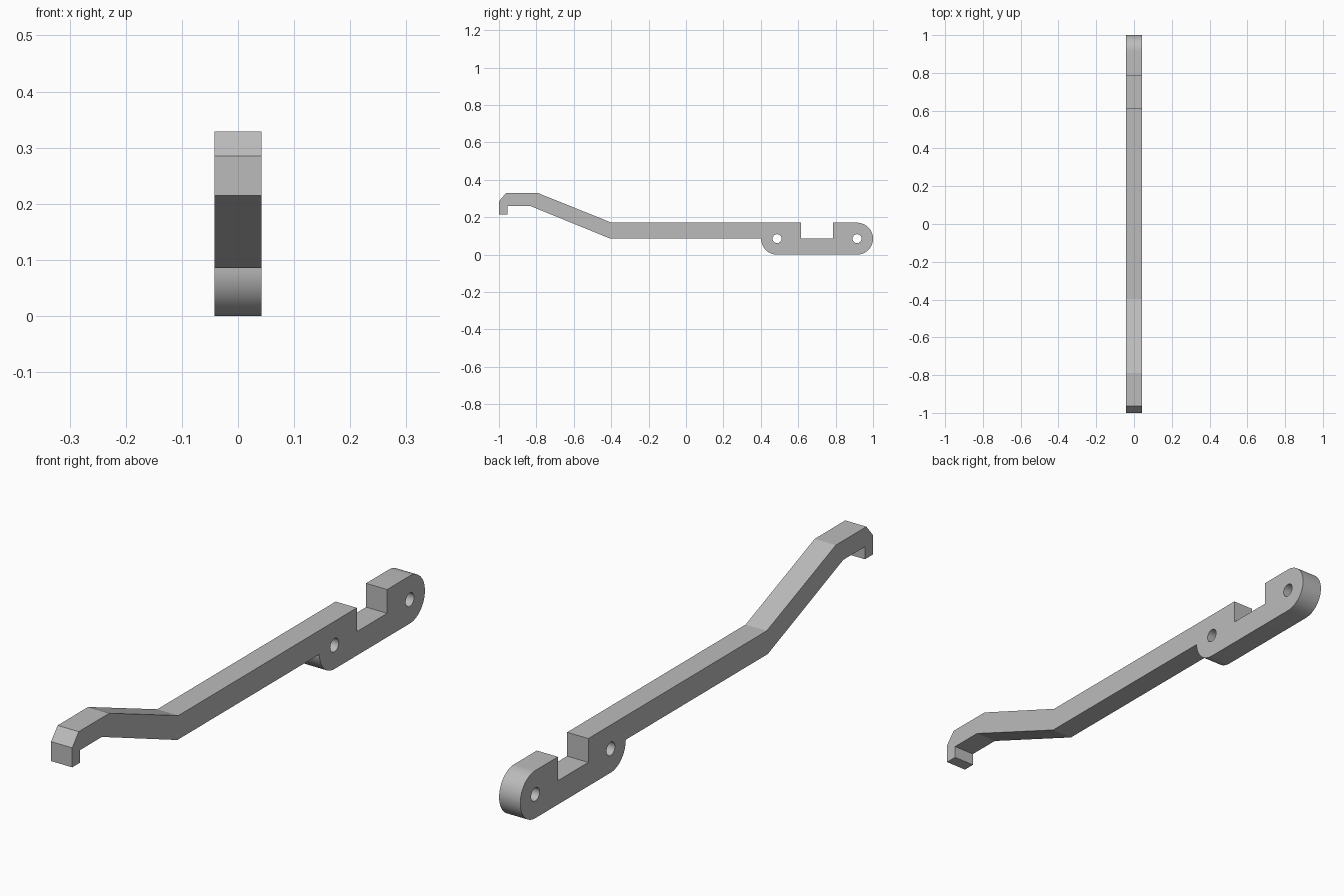
import bpy, bmesh
from math import cos, sin, radians

cube = bpy.data.objects.get("Cube")
if cube:
    bpy.data.objects.remove(cube, do_unlink=True)

HALF_WIDTH = 0.042
R = 0.0855           # radius of the rounded ends
HOLE_R = 0.024
HOLES = (0.487, 0.9145)


def arc(cy, cz, r, start, end, steps):
    """Points on an arc in the side plane."""
    angles = [radians(start + (end - start) * i / steps) for i in range(steps + 1)]
    return [(cy + r * cos(a), cz + r * sin(a)) for a in angles]


# Side outline: hook, sloped neck, straight shank, notched mounting end
outline = [(-1, 0.215), (-1, 0.285), (-0.963, 0.329), (-0.79, 0.329),
           (-0.398, 2 * R), (0.614, 2 * R), (0.614, R), (0.786, R), (0.786, 2 * R)]
outline += arc(HOLES[1], R, R, 90, -90, 32)
outline += arc(HOLES[0], R, R, 270, 180, 16)
outline += [(-0.404, R), (-0.832, 0.26), (-0.955, 0.26), (-0.955, 0.215)]
loops = [outline] + [arc(y, R, HOLE_R, 0, 345, 23) for y in HOLES]

# Fill the outline around the two pin holes, then extrude across the width
bm = bmesh.new()
for points in loops:
    verts = [bm.verts.new((-HALF_WIDTH, y, z)) for y, z in points]
    for a, b in zip(verts, verts[1:] + verts[:1]):
        bm.edges.new((a, b))
bmesh.ops.triangle_fill(bm, edges=bm.edges[:], use_beauty=True)
side = bmesh.ops.extrude_face_region(bm, geom=bm.faces[:], use_keep_orig=True)
moved = [v for v in side["geom"] if isinstance(v, bmesh.types.BMVert)]
bmesh.ops.translate(bm, verts=moved, vec=(2 * HALF_WIDTH, 0, 0))
bmesh.ops.recalc_face_normals(bm, faces=bm.faces[:])

mesh = bpy.data.meshes.new("hooked_lever")
bm.to_mesh(mesh)
bm.free()
lever = bpy.data.objects.new("hooked_lever", mesh)
bpy.context.collection.objects.link(lever)

# Plain grey finish
grey = bpy.data.materials.new("grey")
grey.use_nodes = True
colour = (0.5, 0.5, 0.5, 1)
grey.diffuse_color = colour
grey.node_tree.nodes["Principled BSDF"].inputs["Base Color"].default_value = colour
mesh.materials.append(grey)

# Smooth the rounded ends and holes, keep corners sharp
bpy.ops.object.select_all(action="DESELECT")
lever.select_set(True)
bpy.context.view_layer.objects.active = lever
bpy.ops.object.shade_smooth_by_angle(angle=radians(20))
